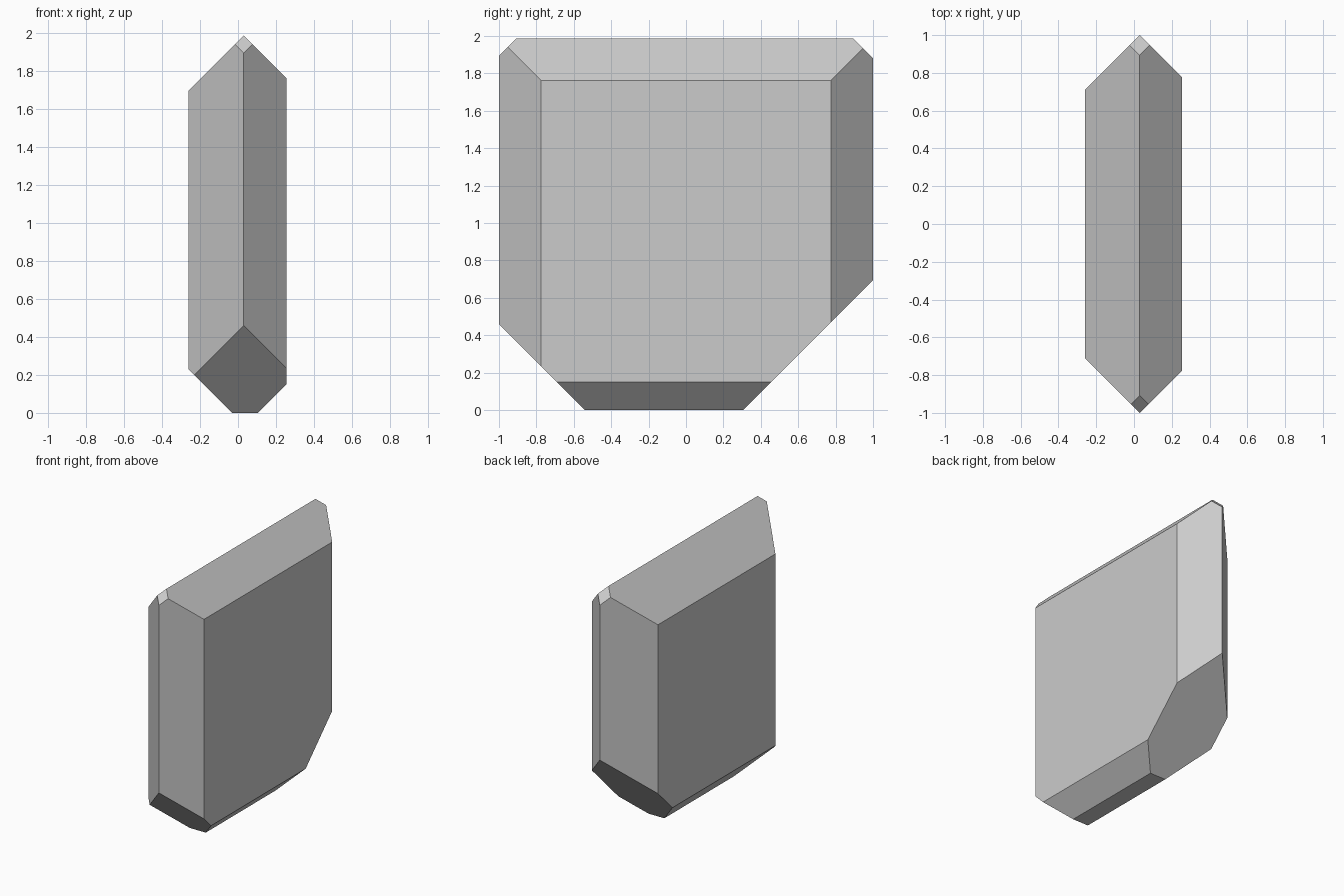
import bpy, bmesh
from mathutils import Vector

if "Cube" in bpy.data.objects:
    bpy.data.objects.remove(bpy.data.objects["Cube"])

# Slab blank: the broad flat sides are at x = -0.26 and x = 0.255, base at z = 0
bm = bmesh.new()
bmesh.ops.create_cube(bm, size=1)
for v in bm.verts:
    v.co = Vector(((-0.26, 0.255)[v.co.x > 0], v.co.y * 2.4, (0, 2.4)[v.co.z > 0]))


def chamfer(normal, offset):
    """Cut away everything where normal . p > offset and cap the cut."""
    n = Vector(normal)
    res = bmesh.ops.bisect_plane(
        bm, geom=bm.verts[:] + bm.edges[:] + bm.faces[:], dist=1e-6,
        plane_co=n * offset / n.length_squared, plane_no=n, clear_outer=True)
    edges = [e for e in res["geom_cut"] if isinstance(e, bmesh.types.BMEdge)]
    bmesh.ops.contextual_create(bm, geom=edges)


# Vertical bevels meeting in a sharp edge at each end
for s in (-1, 1):
    chamfer((1, s, 0), 1.03)
    chamfer((-1, s, 0), 0.97)

# Roof ridge and keel bevels along the length
chamfer((1, 0, 1), 2.017)
chamfer((-1, 0, 1), 1.957)
chamfer((1, 0, -1), 0.105)
chamfer((-1, 0, -1), 0.03)

# Corner cuts at the two ends, top then bottom
chamfer((0, -1, 1), 2.895)
chamfer((0, 1, 1), 2.88)
chamfer((0, -1, -1), 0.54)
chamfer((0, 1, -1), 0.305)

bmesh.ops.recalc_face_normals(bm, faces=bm.faces[:])
mesh = bpy.data.meshes.new("faceted_slab")
bm.to_mesh(mesh)
bm.free()
slab = bpy.data.objects.new("faceted_slab", mesh)
bpy.context.collection.objects.link(slab)
